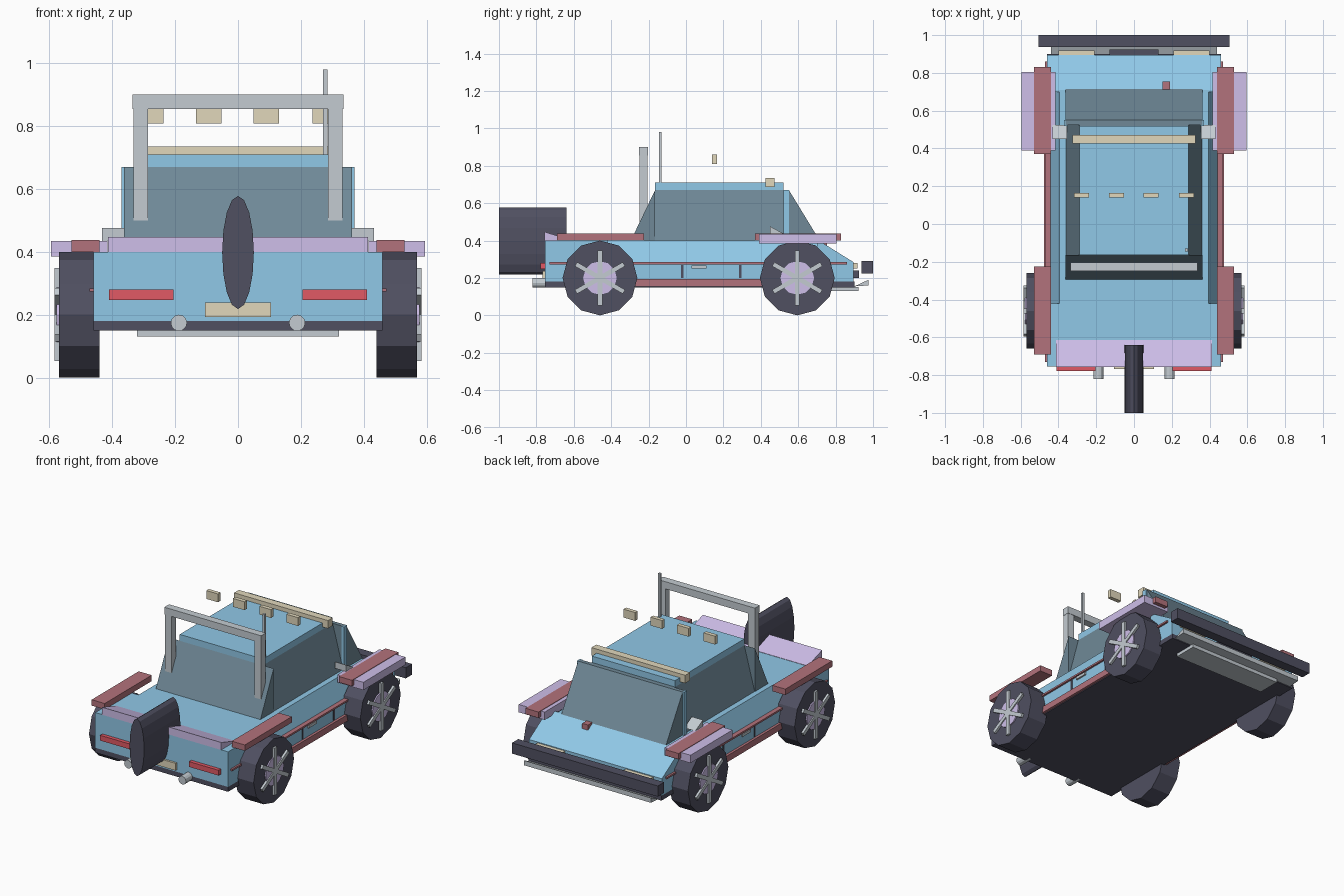
import bpy, bmesh, math
from mathutils import Matrix

if "Cube" in bpy.data.objects:
    bpy.data.objects.remove(bpy.data.objects["Cube"])

def mat(name, c):
    m = bpy.data.materials.new(name)
    m.diffuse_color = (*c, 1)
    m.use_nodes = True
    m.node_tree.nodes["Principled BSDF"].inputs["Base Color"].default_value = m.diffuse_color
    return m

BLUE = mat("blue_paint", (0.28, 0.58, 0.80))
DARK = mat("dark_rubber", (0.08, 0.08, 0.12))
GLASS = mat("tinted_glass", (0.16, 0.25, 0.31))
RED = mat("dull_red", (0.45, 0.17, 0.20))
LAMP = mat("red_lamp", (0.75, 0.10, 0.13))
LILAC = mat("lilac", (0.62, 0.52, 0.82))
CREAM = mat("cream", (0.75, 0.68, 0.50))
STEEL = mat("steel", (0.55, 0.60, 0.64))

def finish(name, bm, m):
    bmesh.ops.recalc_face_normals(bm, faces=bm.faces)
    me = bpy.data.meshes.new(name)
    bm.to_mesh(me)
    bm.free()
    ob = bpy.data.objects.new(name, me)
    me.materials.append(m)
    bpy.context.collection.objects.link(ob)
    return ob

def box(name, x, y, z, m, taper=None):
    """Box from ranges; taper = x range of the top face."""
    bm = bmesh.new()
    lo = [bm.verts.new((a, b, z[0])) for a, b in ((x[0], y[0]), (x[1], y[0]), (x[1], y[1]), (x[0], y[1]))]
    t = taper or x
    hi = [bm.verts.new((a, b, z[1])) for a, b in ((t[0], y[0]), (t[1], y[0]), (t[1], y[1]), (t[0], y[1]))]
    bm.faces.new(lo)
    bm.faces.new(hi)
    for i in range(4):
        j = (i + 1) % 4
        bm.faces.new((lo[i], lo[j], hi[j], hi[i]))
    return finish(name, bm, m)

def pair(name, x, y, z, m):
    for side, s in (("right", 1), ("left", -1)):
        box(f"{side}_{name}", sorted((s * x[0], s * x[1])), y, z, m)

def side_profile(name, pts, x, m):
    """Extrude a (y, z) outline across x."""
    bm = bmesh.new()
    f = bm.faces.new([bm.verts.new((x[0], a, b)) for a, b in pts])
    r = bmesh.ops.extrude_face_region(bm, geom=[f])
    bmesh.ops.translate(bm, vec=(x[1] - x[0], 0, 0),
                        verts=[v for v in r["geom"] if isinstance(v, bmesh.types.BMVert)])
    return finish(name, bm, m)

def cyl(name, c, r, depth, axis, m, n=12, scale=(1, 1, 1)):
    bm = bmesh.new()
    bmesh.ops.create_cone(bm, cap_ends=True, segments=n, radius1=r, radius2=r, depth=depth)
    rot = Matrix.Rotation(math.pi / 2, 4, 'Y' if axis == 'x' else 'X')
    bm.transform(Matrix.Translation(c) @ Matrix.Diagonal((*scale, 1)) @ rot)
    return finish(name, bm, m)

# Body with sloped nose and slanted door shoulders
body = side_profile("body", [(-.755, .18), (-.755, .4), (.71, .4), (.895, .285), (.895, .18)], (-.46, .46), BLUE)
for s in (1, -1):
    bm = bmesh.new()
    outline = [(.395, .4), (.445, .28), (.5, .28), (.5, .45), (.395, .45)]
    f = bm.faces.new([bm.verts.new((s * a, -.42, b)) for a, b in outline])
    r = bmesh.ops.extrude_face_region(bm, geom=[f])
    bmesh.ops.translate(bm, vec=(0, 1.12, 0), verts=[v for v in r["geom"] if isinstance(v, bmesh.types.BMVert)])
    cut = finish("shoulder_cutter", bm, BLUE)
    cut.hide_render = True
    mod = body.modifiers.new("shoulder", 'BOOLEAN')
    mod.operation, mod.object, mod.solver = 'DIFFERENCE', cut, 'EXACT'
    bpy.context.view_layer.objects.active = body
    bpy.ops.object.modifier_apply(modifier=mod.name)
    bpy.data.objects.remove(cut)
box("underbody", (-.46, .46), (-.755, .9), (.15, .18), DARK)

# Cabin
box("side_windows", (-.36, .36), (-.165, .53), (.4, .67), GLASS, taper=(-.288, .288))
side_profile("rear_window", [(-.295, .4), (-.165, .4), (-.165, .67)], (-.362, .362), GLASS)
side_profile("windshield", [(.525, .4), (.715, .4), (.55, .67), (.525, .67)], (-.362, .362), GLASS)
box("roof", (-.288, .288), (-.165, .52), (.67, .71), BLUE)
pair("pillar", (.352, .37), (.52, .55), (.4, .67), BLUE)
box("roof_light_bar", (-.325, .325), (.425, .472), (.685, .735), CREAM)
for i, x in enumerate((-.277, -.093, .09, .277)):
    box(f"spot_lamp_{i}", (x - .04, x + .04), (.14, .165), (.808, .86), CREAM)
box("antenna", (.27, .285), (-.145, -.13), (.67, .98), STEEL)

# Roll bar
pair("roll_bar_post", (.287, .333), (-.248, -.205), (.5, .86), STEEL)
box("roll_bar_top", (-.335, .335), (-.25, -.203), (.855, .9), STEEL)

# Fenders, sills, stripes and door details
pair("front_fender_cap", (.44, .53), (.37, .83), (.4, .437), RED)
pair("rear_fender_cap", (.44, .53), (-.69, -.225), (.4, .437), RED)
pair("front_fender_flare", (.415, .595), (.39, .805), (.385, .434), LILAC)
pair("sill", (.45, .476), (-.3, .42), (.155, .195), RED)
pair("side_stripe", (.44, .472), (-.73, .86), (.273, .284), RED)
for y in (-.02, .29):
    pair("door_seam", (.45, .464), (y - .006, y + .006), (.2, .27), DARK)
pair("door_handle", (.45, .47), (.03, .11), (.25, .267), STEEL)
for side, x in (("right", (.355, .432)), ("left", (-.432, -.355))):
    side_profile(f"{side}_mirror", [(.45, .435), (.45, .476), (.525, .435)], x, STEEL)
side_profile("rear_spoiler", [(-.757, .4), (-.757, .447), (-.615, .402), (-.615, .4)], (-.413, .413), LILAC)
box("hood_vent", (.15, .19), (.71, .755), (.37, .405), RED)

# Nose: lamps, grille, bumper and skid plate
pair("headlight", (.21, .4), (.88, .918), (.25, .28), CREAM)
box("grille", (-.13, .13), (.88, .925), (.2, .24), DARK)
box("front_bumper", (-.505, .505), (.938, 1), (.225, .292), DARK)
box("skid_plate", (-.322, .322), (.775, .922), (.13, .152), STEEL)
side_profile("front_lip", [(.9, .155), (.975, .16), (.975, .19)], (-.44, .44), STEEL)

# Tail: lamps, plate and exhausts
pair("tail_light", (.205, .41), (-.778, -.74), (.247, .28), LAMP)
box("rear_plate", (-.105, .105), (-.768, -.74), (.193, .238), CREAM)
for s in (1, -1):
    cyl("exhaust", (s * .188, -.77, .174), .026, .1, 'y', STEEL)

# Spare wheel, squashed to a lens section
cyl("spare_wheel", (0, -.82, .398), .18, .36, 'y', DARK, 16, (.28, 1, 1))

# Wheels: tyre, hub disc and three crossing spoke bars
for s in (1, -1):
    for y in (-.46, .595):
        cyl("tyre", (s * .505, y, .2), .2, .13, 'x', DARK)
        cyl("hub", (s * .535, y, .2), .09, .085, 'x', LILAC)
        for k in range(3):
            spoke = box("spoke", (-.02, .02), (-.0125, .0125), (-.148, .148), STEEL)
            spoke.location = (s * .564, y, .2)
            spoke.rotation_euler.x = k * math.pi / 3
